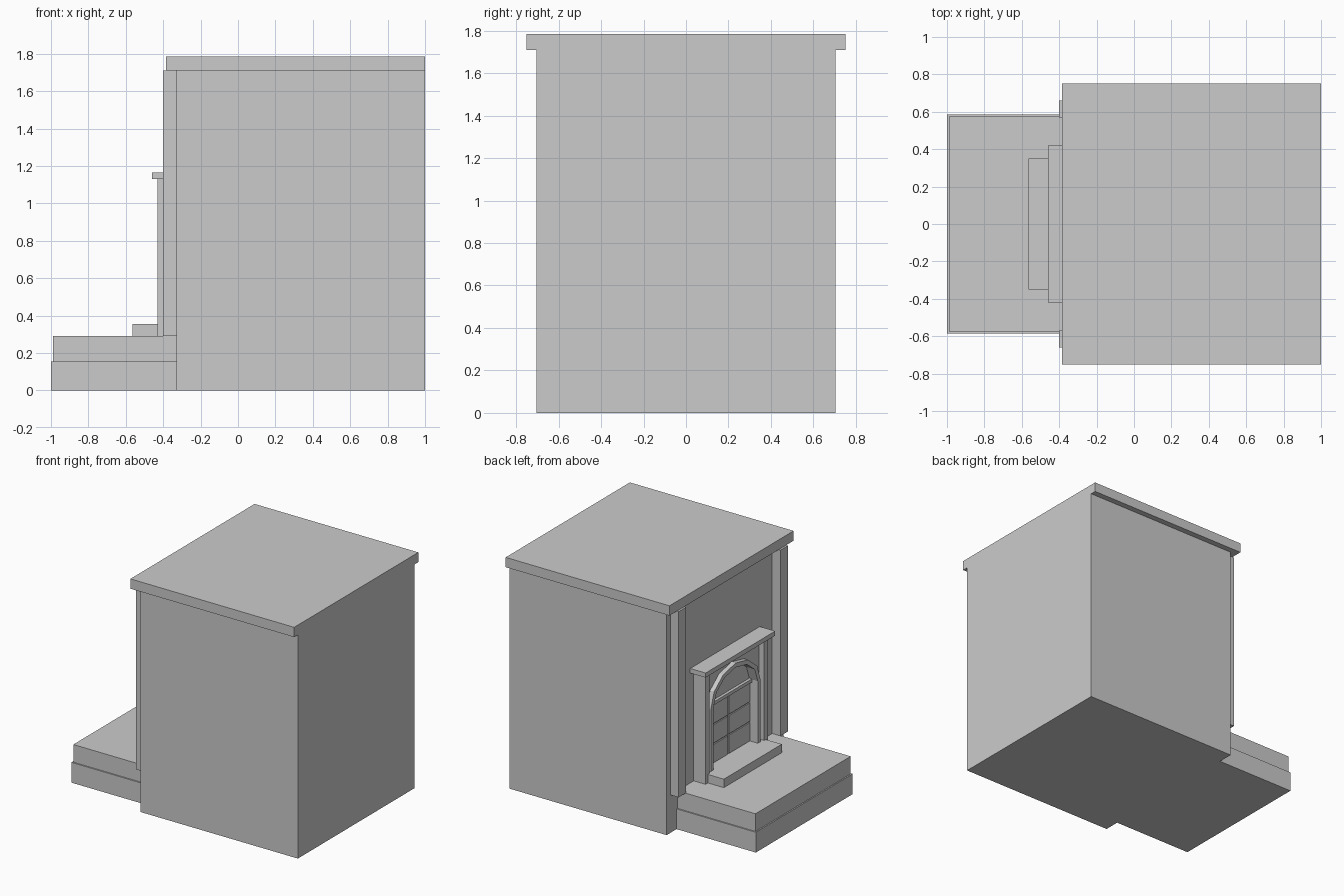
import bpy, bmesh, math

if "Cube" in bpy.data.objects:
    bpy.data.objects.remove(bpy.data.objects["Cube"])

stone = bpy.data.materials.new("plain_grey")
stone.diffuse_color = (0.6, 0.6, 0.6, 1)
stone.use_nodes = True
stone.node_tree.nodes["Principled BSDF"].inputs["Base Color"].default_value = stone.diffuse_color


def finish(name, bm):
    bmesh.ops.recalc_face_normals(bm, faces=bm.faces)
    me = bpy.data.meshes.new(name)
    bm.to_mesh(me)
    bm.free()
    me.materials.append(stone)
    ob = bpy.data.objects.new(name, me)
    bpy.context.collection.objects.link(ob)
    return ob


def prism(name, outline, x0, x1):
    """Extrude a (y, z) outline from x0 to x1."""
    bm = bmesh.new()
    face = bm.faces.new([bm.verts.new((x0, y, z)) for y, z in outline])
    ext = bmesh.ops.extrude_face_region(bm, geom=[face])
    moved = [v for v in ext["geom"] if isinstance(v, bmesh.types.BMVert)]
    bmesh.ops.translate(bm, verts=moved, vec=(x1 - x0, 0, 0))
    return finish(name, bm)


def box(name, x0, x1, y0, y1, z0, z1):
    return prism(name, [(y0, z0), (y1, z0), (y1, z1), (y0, z1)], x0, x1)


def arch(half, base, spring, rise, sides=6):
    """Arched opening outline, from the left foot over to the right foot."""
    pts = [(half, base)]
    for i in range(sides + 1):
        a = math.pi * i / sides
        pts.append((half * math.cos(a), spring + rise * math.sin(a)))
    return pts + [(-half, base)]


# Chimney block and its overhanging top
box("chimney_block", -0.33, 1.0, -0.705, 0.705, 0, 1.71)
box("top_slab", -0.385, 1.0, -0.75, 0.75, 1.71, 1.785)

# Stepped base and hearth
box("lower_step", -1.0, -0.33, -0.585, 0.585, 0, 0.155)
box("upper_step", -0.99, -0.33, -0.575, 0.575, 0.155, 0.29)
box("hearth", -0.565, -0.33, -0.35, 0.35, 0.29, 0.355)

# Wall pilasters and fireplace columns, both sides
for side, s in (("left", 1), ("right", -1)):
    box(side + "_pilaster", -0.40, -0.33, s * 0.57, s * 0.66, 0.29, 1.71)
    box(side + "_column", -0.43, -0.33, s * 0.33, s * 0.378, 0.29, 1.13)

# Mantel shelf
box("mantel_shelf", -0.46, -0.33, -0.42, 0.42, 1.13, 1.165)

# Surround panel with arched opening, and raised arch moulding
inner = arch(0.267, 0.355, 0.83, 0.207)
outer = arch(0.30, 0.355, 0.83, 0.24)
panel = [(0.33, 0.355), (0.33, 1.13), (-0.33, 1.13), (-0.33, 0.355)]
prism("surround_panel", panel + inner[::-1], -0.385, -0.33)
prism("arch_moulding", outer + inner[::-1], -0.42, -0.385)

# Fire doors: back plate, cross rail and raised panels
prism("door_plate", inner, -0.35, -0.33)
box("cross_rail", -0.372, -0.35, -0.267, 0.267, 0.81, 0.835)
for row in range(3):
    z = 0.36 + row * 0.15
    for s in (1, -1):
        box("door_panel", -0.359, -0.35, s * 0.008, s * 0.262, z, z + 0.14)
